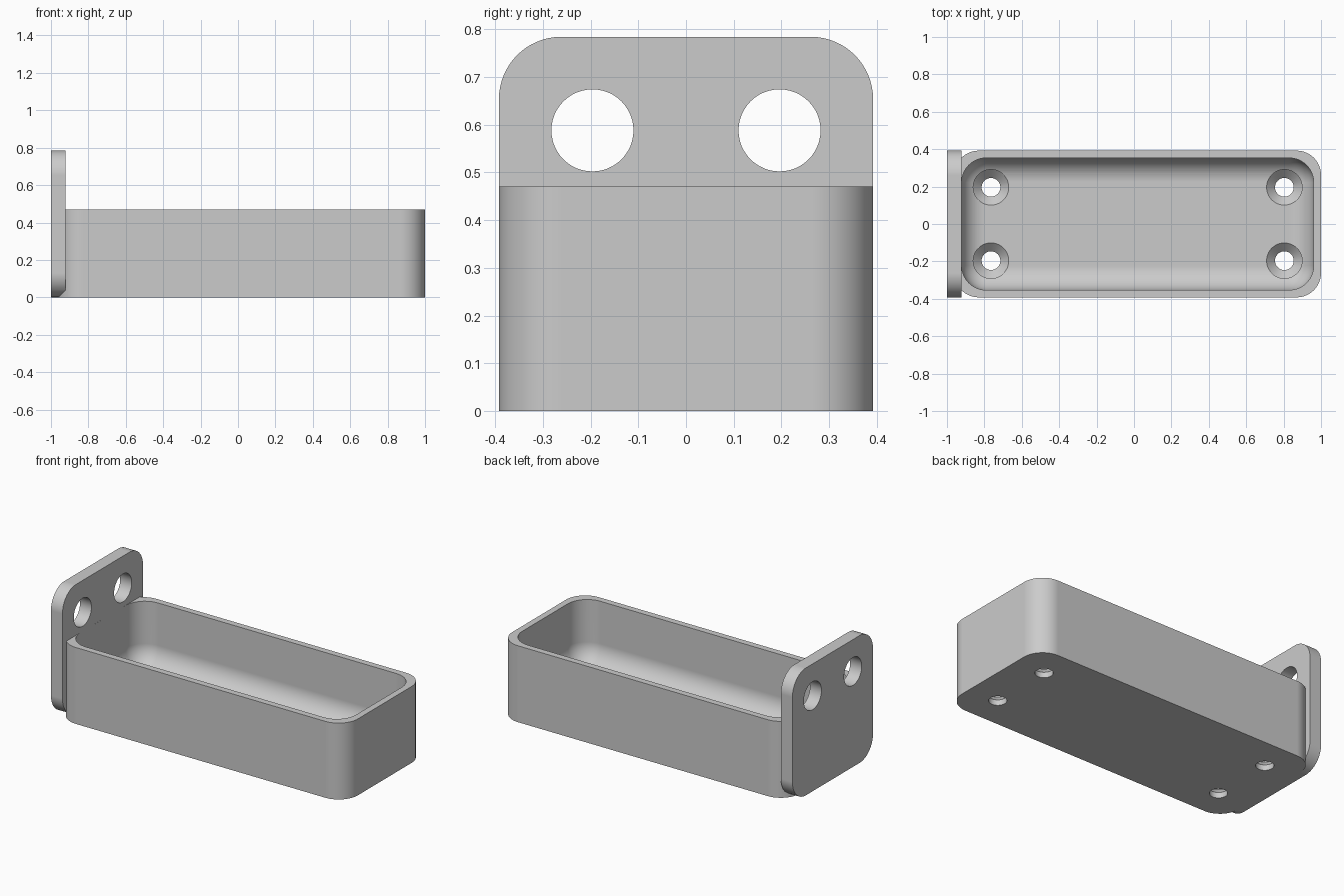
import bpy
import bmesh
from math import sin, cos, pi
from mathutils import Matrix

default = bpy.data.objects.get("Cube")
if default:
    bpy.data.objects.remove(default)

U = 2 / 51                    # one design unit
STEPS = 16                    # segments per quarter round
WIDTH, PLATE, WALL, FLOOR = 20 * U, 2 * U, U, 2 * U
TRAY_LEN, TRAY_H = 50 * U, 12 * U
ROUND = WIDTH / 6
TRAY_X = 1 - TRAY_LEN / 2

grey = bpy.data.materials.new("plain_grey")
grey.use_nodes = True
grey.diffuse_color = (0.6, 0.6, 0.6, 1)
grey.node_tree.nodes["Principled BSDF"].inputs["Base Color"].default_value = grey.diffuse_color


def loft(name, rings, matrix):
    """Skin a stack of equal-length rings and cap both ends."""
    bm = bmesh.new()
    loops = [[bm.verts.new(p) for p in ring] for ring in rings]
    n = len(loops[0])
    for a, b in zip(loops, loops[1:]):
        for i in range(n):
            j = (i + 1) % n
            bm.faces.new((a[i], a[j], b[j], b[i]))
    bm.faces.new(loops[0][::-1])
    bm.faces.new(loops[-1])
    bmesh.ops.remove_doubles(bm, verts=bm.verts, dist=1e-5)
    bm.transform(matrix)
    bmesh.ops.recalc_face_normals(bm, faces=bm.faces)
    mesh = bpy.data.meshes.new(name)
    bm.to_mesh(mesh)
    bm.free()
    mesh.materials.append(grey)
    obj = bpy.data.objects.new(name, mesh)
    bpy.context.collection.objects.link(obj)
    return obj


def rounded_solid(name, length, width, layers, matrix):
    """Rounded rectangle stacked through (z, inset) layers."""
    rings = []
    for z, inset in layers:
        ring = []
        for q, (sx, sy) in enumerate(((1, 1), (-1, 1), (-1, -1), (1, -1))):
            for k in range(STEPS + 1):
                a = (q + k / STEPS) * pi / 2
                ring.append((sx * (length / 2 - ROUND) + (ROUND - inset) * cos(a),
                             sy * (width / 2 - ROUND) + (ROUND - inset) * sin(a), z))
        rings.append(ring)
    return loft(name, rings, matrix)


def turned(name, profile, matrix, sides=48):
    """Round solid from (radius, z) pairs."""
    rings = [[(r * cos(2 * pi * i / sides), r * sin(2 * pi * i / sides), z)
              for i in range(sides)] for r, z in profile]
    return loft(name, rings, matrix)


def combine(target, tool, operation):
    mod = target.modifiers.new(operation.lower(), 'BOOLEAN')
    mod.operation, mod.solver, mod.object = operation, 'EXACT', tool
    bpy.context.view_layer.objects.active = target
    bpy.ops.object.modifier_apply(modifier=mod.name)
    bpy.data.objects.remove(tool)


# Tray body joined to the upright mounting plate
tray = rounded_solid("tray_with_mounting_plate", TRAY_LEN, WIDTH,
                     [(0, 0), (TRAY_H, 0)], Matrix.Translation((TRAY_X, 0, 0)))
upright = Matrix.Translation((-1, 0, WIDTH / 2)) @ Matrix.Rotation(pi / 2, 4, 'Y')
plate = rounded_solid("mounting_plate", WIDTH, WIDTH,
                      [(0, 0), (PLATE, 0)], upright)
combine(tray, plate, 'UNION')

# Hollow with a filleted floor
layers = []
for k in range(STEPS + 1):
    a = k / STEPS * pi / 2
    layers.append((FLOOR + ROUND * (1 - cos(a)), ROUND * (1 - sin(a))))
layers.append((TRAY_H + WALL, 0))
cavity = rounded_solid("cavity", TRAY_LEN - 2 * WALL - 0.0004, WIDTH - 2 * WALL,
                       layers, Matrix.Translation((TRAY_X, 0, 0)))
combine(tray, cavity, 'DIFFERENCE')

# Screw holes: countersunk in the floor, plain in the plate
for sy in (-1, 1):
    for sx in (-1, 1):
        place = Matrix.Translation((TRAY_X + sx * 20 * U, sy * 5 * U, 0))
        sink = turned("floor_hole", [(0.05, -U), (0.05, 0.034), (0.095, FLOOR),
                                     (0.095, 4 * U)], place)
        combine(tray, sink, 'DIFFERENCE')
    place = Matrix.Translation((-1, sy * 5 * U, 15 * U)) @ Matrix.Rotation(pi / 2, 4, 'Y')
    bore = turned("plate_hole", [(0.086, -U), (0.086, PLATE + U)], place)
    combine(tray, bore, 'DIFFERENCE')

# Smooth rounds, crisp edges
bpy.ops.object.select_all(action='DESELECT')
tray.select_set(True)
bpy.context.view_layer.objects.active = tray
bpy.ops.object.shade_smooth_by_angle(angle=pi / 6)
weighted = tray.modifiers.new("weighted_normals", 'WEIGHTED_NORMAL')
weighted.keep_sharp = True
